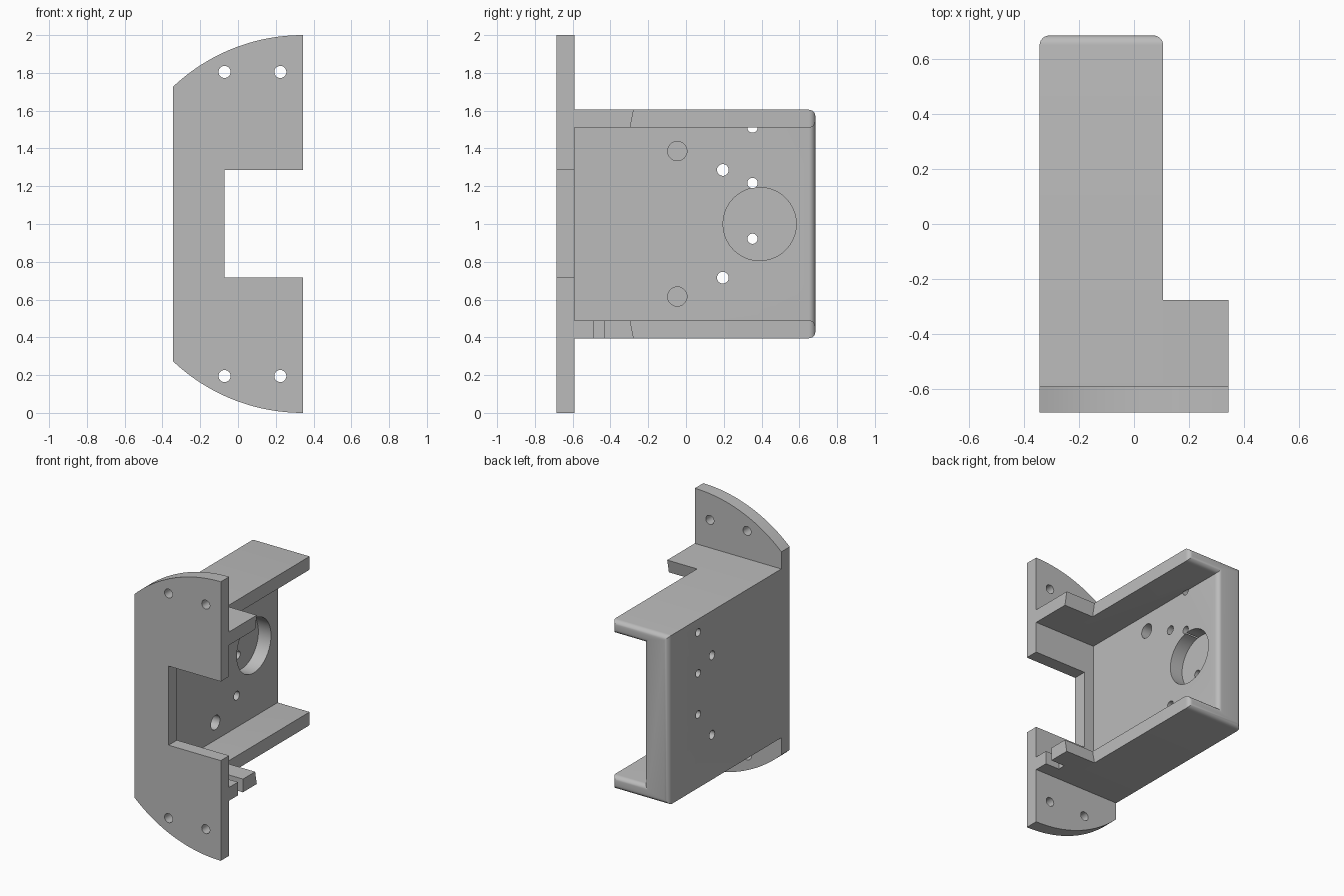
import bpy
import bmesh
import math
from mathutils import Matrix, Vector

cube = bpy.data.objects.get("Cube")
if cube:
    bpy.data.objects.remove(cube, do_unlink=True)

grey = bpy.data.materials.new("plain grey")
grey.use_nodes = True
COLOUR = (0.5, 0.5, 0.5, 1)
grey.diffuse_color = COLOUR
grey.node_tree.nodes["Principled BSDF"].inputs["Base Color"].default_value = COLOUR

W = 0.343            # half width of the front plate
D = 0.685            # half depth
PLATE_BACK = -0.59
WALL_IN = -0.147     # inner face of the side wall
FLANGE_X = 0.106
Z_OUT, Z_IN = 0.605, 0.51   # flange faces, measured from the middle height


def make_object(name, bm):
    bmesh.ops.recalc_face_normals(bm, faces=bm.faces)
    mesh = bpy.data.meshes.new(name)
    bm.to_mesh(mesh)
    bm.free()
    mesh.materials.append(grey)
    ob = bpy.data.objects.new(name, mesh)
    bpy.context.collection.objects.link(ob)
    return ob


def prism(name, points, axis, start, end, round_end=0):
    """Extrude a 2D outline along x or y; optionally round the far rim."""
    bm = bmesh.new()
    place = {"x": lambda a, b: (start, a, b), "y": lambda a, b: (a, start, b)}[axis]
    face = bm.faces.new([bm.verts.new(place(a, b)) for a, b in points])
    step = Vector((end - start, 0, 0)) if axis == "x" else Vector((0, end - start, 0))
    ext = bmesh.ops.extrude_face_region(bm, geom=[face])["geom"]
    bmesh.ops.translate(bm, vec=step, verts=[g for g in ext if isinstance(g, bmesh.types.BMVert)])
    if round_end:
        bmesh.ops.recalc_face_normals(bm, faces=bm.faces)
        rim = [e for e in bm.edges if all(abs(v.co.y - end) < 1e-4 for v in e.verts)]
        bmesh.ops.bevel(bm, geom=rim, offset=round_end, segments=6, profile=0.5, affect="EDGES")
    return make_object(name, bm)


def cylinder(axis, radius, start, end, a, b):
    """Cutter between two positions on the x or y axis."""
    bm = bmesh.new()
    mid = (start + end) / 2
    if axis == "x":
        matrix = Matrix.Translation((mid, a, b)) @ Matrix.Rotation(math.pi / 2, 4, "Y")
    else:
        matrix = Matrix.Translation((a, mid, b)) @ Matrix.Rotation(math.pi / 2, 4, "X")
    bmesh.ops.create_cone(bm, cap_ends=True, segments=40, radius1=radius, radius2=radius,
                          depth=end - start, matrix=matrix)
    return make_object("cutter", bm)


def cut(target, cutter):
    mod = target.modifiers.new("cut", "BOOLEAN")
    mod.operation = "DIFFERENCE"
    mod.solver = "EXACT"
    mod.object = cutter
    bpy.context.view_layer.objects.active = target
    bpy.ops.object.modifier_apply(modifier=mod.name)
    bpy.data.objects.remove(cutter, do_unlink=True)


# Front plate: arc-ended outline with a rectangular notch
top_arc = []
half_angle = math.asin(2 * W)
for i in range(25):
    t = half_angle * (1 - i / 24)
    top_arc.append((W - math.sin(t), 1 + math.cos(t)))
notch = [(W, 1.285), (-0.071, 1.285), (-0.071, 0.718), (W, 0.718)]
bottom_arc = [(x, 2 - z) for x, z in reversed(top_arc)]
front_plate = prism("front_plate", top_arc + notch + bottom_arc, "y", -D, PLATE_BACK)
for x in (-0.071, 0.224):
    for z in (0.195, 1.805):
        cut(front_plate, cylinder("y", 0.032, -0.8, -0.5, x, z))

# Channel body: thick side wall with two flanges, rounded at the back
upper = [(-W, 1 + Z_OUT), (FLANGE_X, 1 + Z_OUT), (FLANGE_X, 1 + Z_IN), (WALL_IN, 1 + Z_IN)]
lower = [(x, 2 - z) for x, z in reversed(upper)]
body = prism("channel_body", upper + lower, "y", PLATE_BACK, D, round_end=0.035)

# Small through holes in the wall
for y, z, r in [(0.352, 1.51, 0.027), (0.352, 1.217, 0.027), (0.352, 0.922, 0.027),
                (0.195, 1.286, 0.031), (0.195, 0.716, 0.031)]:
    cut(body, cylinder("x", r, -0.5, WALL_IN + 0.006, y, z))

# Blind round pockets in the inner face
for y, z, r in [(0.39, 1.0, 0.194), (-0.046, 1.386, 0.051), (-0.046, 0.616, 0.051)]:
    cut(body, cylinder("x", r, WALL_IN - 0.1, WALL_IN + 0.1, y, z))

# Side tabs with slanted back ends, the lower one slotted
for name, side in (("upper_tab", 1), ("lower_tab", -1)):
    outline = [(PLATE_BACK, 1 + side * Z_IN), (-0.296, 1 + side * Z_IN),
               (-0.277, 1 + side * Z_OUT), (PLATE_BACK, 1 + side * Z_OUT)]
    tab = prism(name, outline, "x", FLANGE_X, W)
    if side < 0:
        slot = [(-0.49, 0.3), (-0.434, 0.3), (-0.434, 0.6), (-0.49, 0.6)]
        cut(tab, prism("cutter", slot, "x", W - 0.11, W + 0.1))

# Smooth the round surfaces, keep the edges sharp
bpy.ops.object.select_all(action="DESELECT")
for ob in bpy.context.collection.objects:
    if ob.type == "MESH" and grey.name in ob.data.materials:
        ob.select_set(True)
        bpy.context.view_layer.objects.active = ob
bpy.ops.object.shade_smooth_by_angle(angle=math.radians(30))
